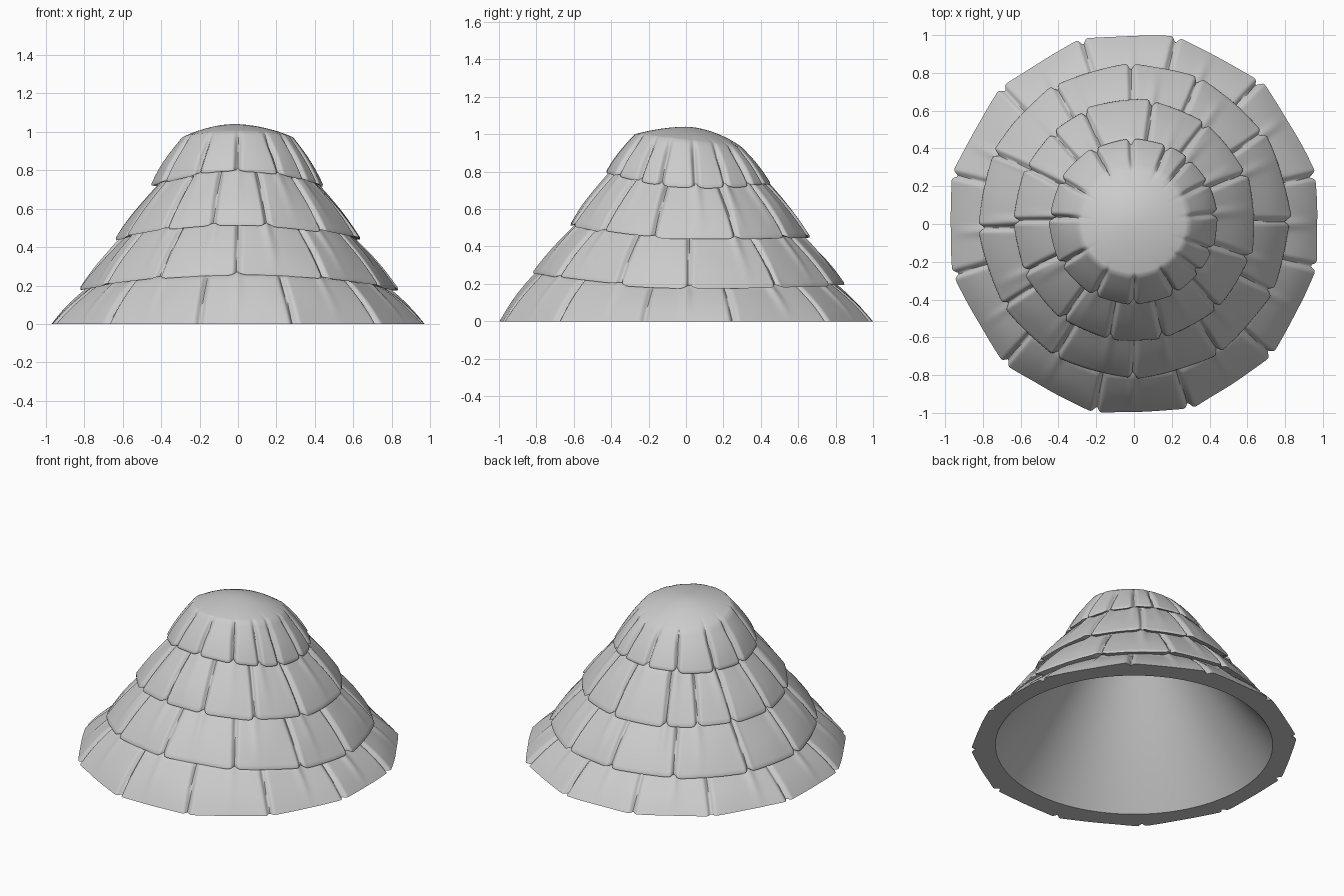
import bpy, bmesh, math, random
from mathutils import Vector, noise

if "Cube" in bpy.data.objects:
    bpy.data.objects.remove(bpy.data.objects["Cube"], do_unlink=True)

random.seed(4)
SEGMENTS = 720

# Courses of stone: lower radius, upper radius, lower height, y stretch, y shift, flatness, joint angles
COURSES = [
    (0.968, 0.778, 0.0, 1.03, 0.0, 0.88, [-165, -134, -102, -73, -43, -13, 15, 48, 77, 106, 135, 165]),
    (0.82, 0.608, 0.18, 1.01, 0.018, 0.7, [-177, -147, -120, -90, -57, -27, 0, 34, 65, 91, 121, 154]),
    (0.64, 0.422, 0.44, 1.0, 0.018, 0.7, [-155, -126, -102, -76, -46, -17, 23, 54, 81, 114, 133, 154, 180]),
    (0.447, 0.291, 0.715, 0.985, 0.015, 0.7, [-149, -118, -90, -61, -38, -20, 5, 28, 49, 66, 92, 118, 150, 177]),
]
STEPS = [0, 0.04, 0.1, 0.22, 0.36, 0.5, 0.64, 0.78, 0.9, 1]


class Course:
    """One ring of nearly flat faced stones with slightly uneven joints."""

    def __init__(self, low, high, z, stretch, shift, flat, joints):
        self.low, self.high, self.z = low, high, z
        self.stretch, self.shift, self.flat = stretch, shift, flat
        self.joints = [math.radians(a) for a in joints]
        self.slant = [random.uniform(-0.015, 0.015) for _ in joints]
        self.bulge = [random.uniform(-0.004, 0.004) for _ in joints]
        self.drop = [random.uniform(-0.006, 0.006) for _ in joints]

    def locate(self, angle, t):
        """Stone index, offset from the stone's middle, and angle to the nearest joint."""
        edges = [a + s * (t - 0.5) for a, s in zip(self.joints, self.slant)]
        best = min(range(len(edges)), key=lambda i: (angle - edges[i]) % math.tau)
        width = (edges[(best + 1) % len(edges)] - edges[best]) % math.tau
        along = (angle - edges[best]) % math.tau
        return best, along - width / 2, min(along, width - along)

    def edge_height(self, angle):
        if self.z == 0:
            return 0.0
        s = math.sin(angle)
        lift = 0.075 * max(0, -s) ** 2 + 0.012 * max(0, s) ** 2
        i, _, gap = self.locate(angle, 0)
        corner = math.exp(-(gap * self.low / 0.025) ** 2)
        return self.z + lift + self.drop[i] * (1 - corner) + 0.012 * corner

    def place(self, angle, r, z):
        return Vector((r * math.cos(angle), r * math.sin(angle) * self.stretch + self.shift, z))

    def point(self, angle, t, top):
        i, off, gap = self.locate(angle, t)
        low = self.edge_height(angle)
        base = self.low + (self.high - self.low) * t
        # Flat across each stone, rounder towards the top
        r = (base + self.bulge[i]) / math.cos(off * (self.flat - 0.2 * t))
        r += 0.013 * math.sin(math.pi * t)
        groove = math.exp(-(gap * base / 0.015) ** 2)
        fade = 1.0 if self is not courses[-1] else min(1, (1.1 - t) * 2.2)
        r -= 0.032 * groove * fade
        if t == 0 and self.z > 0:
            r -= 0.006
        p = self.place(angle, r, low + (top - low) * t)
        wobble = noise.noise(p * 5) * 0.004
        return p + Vector((math.cos(angle), math.sin(angle), 0)) * wobble


courses = [Course(*c) for c in COURSES]
angles = [math.tau * i / SEGMENTS for i in range(SEGMENTS)]


def shoulder(angle):
    """Height where the top course meets the cap, raised at the front."""
    s = math.sin(angle)
    return 0.965 + 0.035 * max(0, -s) - 0.035 * max(0, s)


rings = []

# Outer courses, each tucked under the lip of the next
for k, course in enumerate(courses):
    above = courses[k + 1] if k + 1 < len(courses) else None
    if k:
        inset = courses[k - 1].high - 0.012
        rings.append([course.place(a, inset, course.edge_height(a) + 0.012) for a in angles])
    for t in STEPS:
        rings.append([course.point(a, t, above.edge_height(a) if above else shoulder(a))
                      for a in angles])

# Rounded cap
rim = rings[-1]
peak = Vector((-0.02, 0.0, 1.04))
for f in (0.94, 0.86, 0.74, 0.6, 0.45, 0.3, 0.15):
    ring = []
    for p, a in zip(rim, angles):
        smooth = courses[-1].place(a, courses[-1].high + 0.005, p.z)
        q = peak.lerp(p.lerp(smooth, min(1, (1 - f) * 4)), f)
        q.z = peak.z - (peak.z - p.z) * f ** 1.8
        ring.append(q)
    rings.append(ring)

# Hollow inside
lining = [[Vector((r * math.cos(a), r * math.sin(a), z)) for a in angles]
          for r, z in ((0.857, 0), (0.695, 0.2), (0.515, 0.45), (0.33, 0.72),
                       (0.22, 0.88), (0.11, 0.94))]

bm = bmesh.new()


def skin(loops, tip):
    """Join rings with quads and close the end with a fan."""
    for a, b in zip(loops, loops[1:]):
        for i in range(SEGMENTS):
            j = (i + 1) % SEGMENTS
            bm.faces.new((a[i], a[j], b[j], b[i]))
    end = bm.verts.new(tip)
    for i in range(SEGMENTS):
        bm.faces.new((loops[-1][i], loops[-1][(i + 1) % SEGMENTS], end))


outer = [[bm.verts.new(p) for p in ring] for ring in rings]
inner = [[bm.verts.new(p) for p in ring] for ring in lining]
skin(outer, peak)
skin(inner, (0, 0, 0.955))

# Flat underside between the two faces
for i in range(SEGMENTS):
    j = (i + 1) % SEGMENTS
    bm.faces.new((outer[0][i], outer[0][j], inner[0][j], inner[0][i]))
bmesh.ops.recalc_face_normals(bm, faces=bm.faces)

mesh = bpy.data.meshes.new("stone_roof")
bm.to_mesh(mesh)
bm.free()
roof = bpy.data.objects.new("stone_roof", mesh)
bpy.context.collection.objects.link(roof)

# Pale grey stone
stone = bpy.data.materials.new("pale_grey_stone")
stone.use_nodes = True
grey = (0.6, 0.6, 0.6, 1)
stone.diffuse_color = grey
shader = stone.node_tree.nodes["Principled BSDF"]
shader.inputs["Base Color"].default_value = grey
shader.inputs["Roughness"].default_value = 0.8
mesh.materials.append(stone)

bpy.ops.object.select_all(action="DESELECT")
roof.select_set(True)
bpy.context.view_layer.objects.active = roof
bpy.ops.object.shade_smooth_by_angle(angle=math.radians(50))
